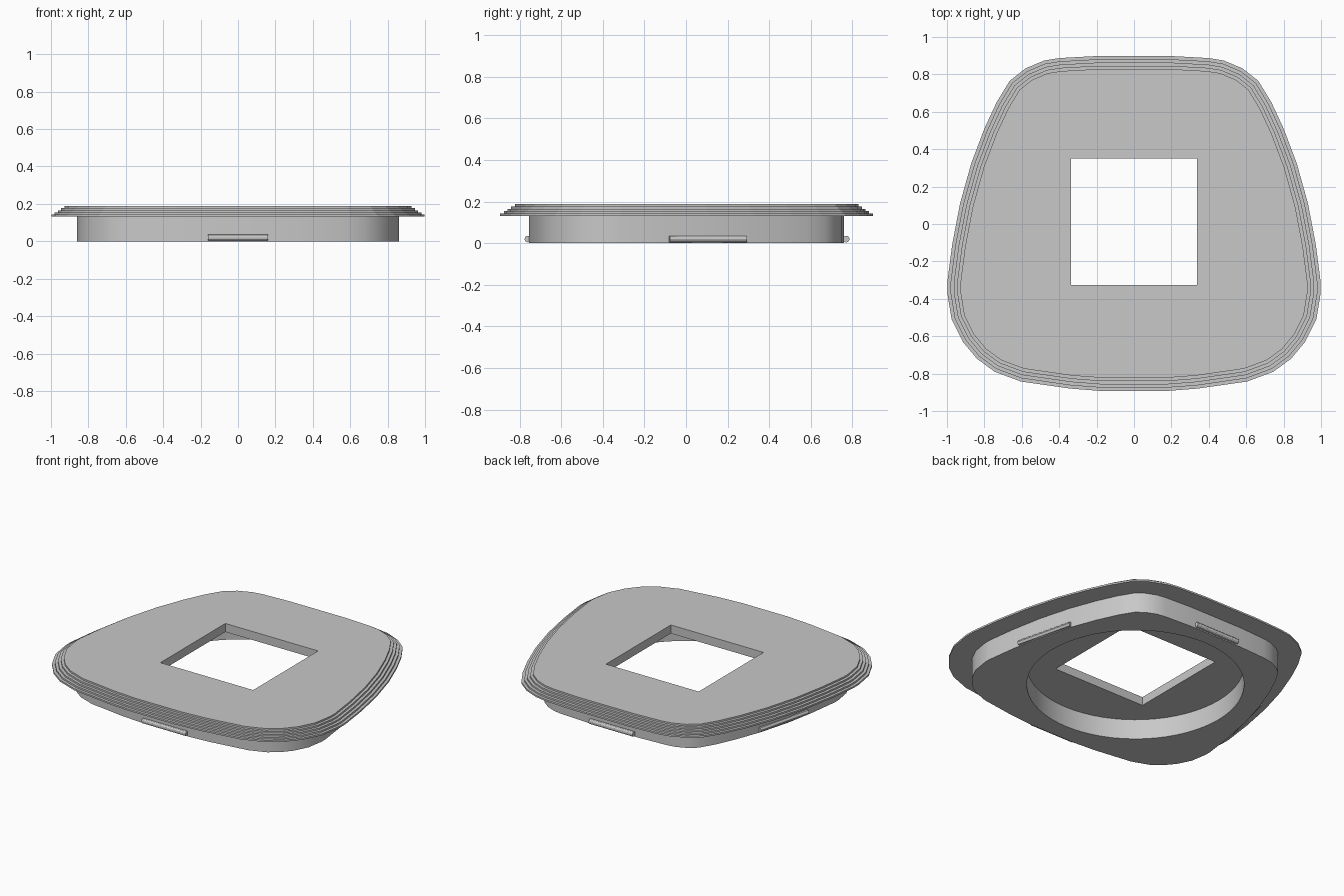
import bpy, bmesh, math
from mathutils import Vector, Matrix

if "Cube" in bpy.data.objects:
    bpy.data.objects.remove(bpy.data.objects["Cube"], do_unlink=True)

grey = bpy.data.materials.new("plain grey")
grey.use_nodes = True
COLOR = (0.58, 0.58, 0.58, 1)
grey.diffuse_color = COLOR
grey.node_tree.nodes["Principled BSDF"].inputs["Base Color"].default_value = COLOR

# Right half of the outline, back to front
HALF = [(0.2, 0.898), (0.4, 0.887), (0.48, 0.874), (0.58, 0.832), (0.665, 0.765),
        (0.735, 0.65), (0.8, 0.51), (0.87, 0.325), (0.93, 0.11), (0.972, -0.11),
        (0.998, -0.31), (0.998, -0.37), (0.975, -0.51), (0.915, -0.63),
        (0.84, -0.72), (0.745, -0.79), (0.605, -0.842), (0.34, -0.88), (0.17, -0.893)]
OUTLINE = [Vector(p) for p in HALF] + [Vector((-x, y)) for x, y in reversed(HALF)]
RIM_Z, TOP_Z = 0.132, 0.188
BODY_INSET = 0.138
HOLE_Y = 0.013


def inset(dist):
    """Move every outline corner inward by dist along its mitre."""
    out = []
    for i, p in enumerate(OUTLINE):
        a = (p - OUTLINE[i - 1]).normalized()
        b = (OUTLINE[(i + 1) % len(OUTLINE)] - p).normalized()
        na, nb = Vector((a.y, -a.x)), Vector((b.y, -b.x))
        n = (na + nb).normalized()
        out.append(p + n * dist / n.dot(na))
    return out


def finish(name, bm):
    bmesh.ops.recalc_face_normals(bm, faces=bm.faces)
    mesh = bpy.data.meshes.new(name)
    bm.to_mesh(mesh)
    bm.free()
    mesh.materials.append(grey)
    obj = bpy.data.objects.new(name, mesh)
    bpy.context.collection.objects.link(obj)
    return obj


def stack(name, levels):
    """Closed solid through outline loops given as (inset, height)."""
    bm = bmesh.new()
    loops = [[bm.verts.new((p.x, p.y, z)) for p in inset(d)] for d, z in levels]
    for lo, hi in zip(loops, loops[1:]):
        for i in range(len(lo)):
            bm.faces.new((lo[i - 1], lo[i], hi[i], hi[i - 1]))
    bm.faces.new(loops[0])
    bm.faces.new(loops[-1])
    return finish(name, bm)


def activate(obj):
    bpy.ops.object.select_all(action='DESELECT')
    obj.select_set(True)
    bpy.context.view_layer.objects.active = obj


def cut(obj, bm):
    cutter = finish("cutter", bm)
    cutter.hide_render = True
    mod = obj.modifiers.new("opening", 'BOOLEAN')
    mod.operation, mod.solver, mod.object = 'DIFFERENCE', 'EXACT', cutter
    activate(obj)
    bpy.ops.object.modifier_apply(modifier=mod.name)
    bpy.data.objects.remove(cutter, do_unlink=True)


def smooth(obj):
    activate(obj)
    bpy.ops.object.shade_smooth_by_angle(angle=math.radians(30))


# Stepped rim plate with a square opening
STEPS = 5
levels = []
for i in range(STEPS):
    for k in (i, i + 1):
        levels.append((0.0175 * i, RIM_Z + (TOP_Z - RIM_Z) * k / STEPS))
rim = stack("stepped_rim", levels)
bm = bmesh.new()
bmesh.ops.create_cube(bm, size=1, matrix=Matrix.Translation((0, HOLE_Y, 0.15))
                      @ Matrix.Diagonal((0.676, 0.676, 1, 1)))
cut(rim, bm)

# Lower plug with a round recess
body = stack("lower_body", [(BODY_INSET, 0), (BODY_INSET, RIM_Z)])
bm = bmesh.new()
bmesh.ops.create_cone(bm, cap_ends=True, segments=64, radius1=0.649, radius2=0.649,
                      depth=1, matrix=Matrix.Translation((0, HOLE_Y, 0)))
cut(body, bm)
smooth(body)


# Snap ridges near the foot of the plug
def ridge(name, start, end):
    a, b = Vector((*start, 0.02)), Vector((*end, 0.02))
    turn = (b - a).to_track_quat('Z', 'Y').to_matrix().to_4x4()
    bm = bmesh.new()
    bmesh.ops.create_cone(bm, cap_ends=True, segments=12, radius1=0.016, radius2=0.016,
                          depth=(b - a).length,
                          matrix=Matrix.Translation((a + b) / 2) @ turn)
    smooth(finish(name, bm))


ridge("front_ridge", (-0.16, -0.76), (0.16, -0.76))
ridge("back_ridge", (-0.16, 0.77), (0.16, 0.77))
for side, sx in (("left", 1), ("right", -1)):
    ridge(side + "_ridge", (sx * 0.829, -0.08), (sx * 0.737, 0.29))
